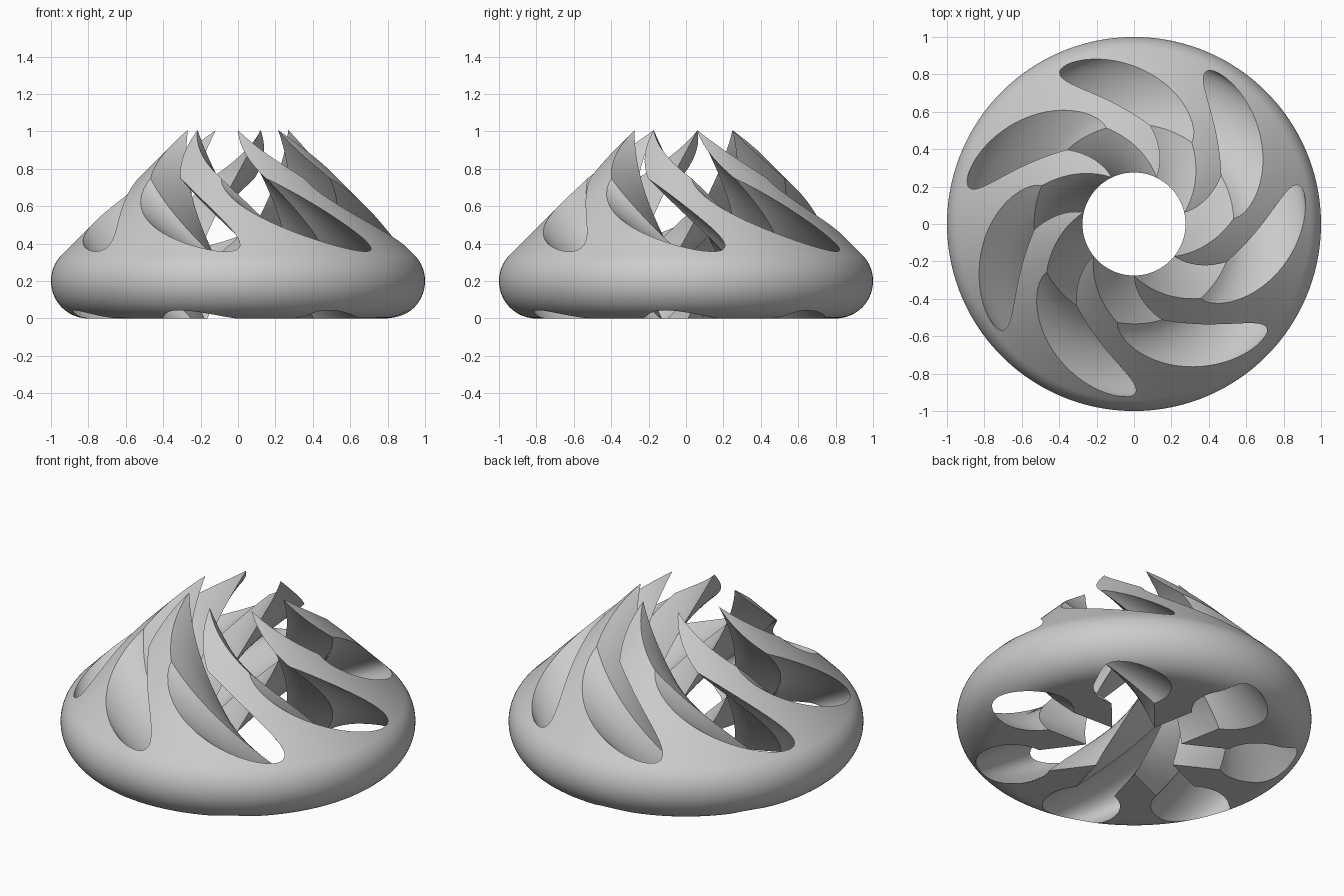
import bpy
import bmesh
import math

# Remove the default cube
cube = bpy.data.objects.get("Cube")
if cube:
    bpy.data.objects.remove(cube, do_unlink=True)

SLOTS = 7
PITCH = 2 * math.pi / SLOTS
HALF_WIDTH = 0.1195            # half width of the straight channel
LOBE_CENTRE, LOBE_RADIUS = 0.705, 0.22
RIM = 0.2                      # radius of the rounded outer edge
TWIST = math.radians(113)      # twist per unit of height
START = math.radians(-2.1)     # slot direction at the base


def make_object(name, bm):
    bmesh.ops.recalc_face_normals(bm, faces=bm.faces)
    mesh = bpy.data.meshes.new(name)
    bm.to_mesh(mesh)
    bm.free()
    obj = bpy.data.objects.new(name, mesh)
    bpy.context.collection.objects.link(obj)
    return obj


# Body: domed cone with a rounded rim, turned around z
def turned_body(segments=160, arc_steps=28):
    apex = 1 + RIM * (math.sqrt(2) - 1) + RIM
    profile = [(0, 0)]
    for i in range(arc_steps + 1):
        a = math.radians(-90 + 135 * i / arc_steps)
        profile.append((1 - RIM + RIM * math.cos(a), RIM + RIM * math.sin(a)))
    profile.append((0, apex))
    bm = bmesh.new()
    verts = [bm.verts.new((r, 0, z)) for r, z in profile]
    edges = [bm.edges.new(pair) for pair in zip(verts, verts[1:])]
    bmesh.ops.spin(bm, geom=verts + edges, cent=(0, 0, 0), axis=(0, 0, 1),
                   angle=2 * math.pi, steps=segments)
    bmesh.ops.remove_doubles(bm, verts=bm.verts, dist=1e-5)
    return make_object("spiral_body", bm)


# Outline of all slots: straight channels ending in round lobes
def slot_outline(arc_steps=32, channel_steps=4):
    inner_x = HALF_WIDTH / math.tan(PITCH / 2)
    kink = math.pi - math.asin(HALF_WIDTH / LOBE_RADIUS)
    kink_x = LOBE_CENTRE + LOBE_RADIUS * math.cos(kink)
    channel = [inner_x + (kink_x - inner_x) * i / channel_steps
               for i in range(channel_steps)]
    slot = [(x, -HALF_WIDTH) for x in channel]
    for i in range(arc_steps + 1):
        a = -kink + 2 * kink * i / arc_steps
        slot.append((LOBE_CENTRE + LOBE_RADIUS * math.cos(a),
                     LOBE_RADIUS * math.sin(a)))
    # The innermost point is shared with the next slot
    slot += [(x, HALF_WIDTH) for x in reversed(channel[1:])]
    outline = []
    for k in range(SLOTS):
        c, s = math.cos(k * PITCH), math.sin(k * PITCH)
        outline += [(x * c - y * s, x * s + y * c) for x, y in slot]
    return outline


# Cutter: the outline swept upwards with a steady twist
def twisted_cutter(low=-0.107, high=1.4, steps=80):
    outline = slot_outline()
    bm = bmesh.new()
    rings = []
    for i in range(steps + 1):
        z = low + (high - low) * i / steps
        a = START - TWIST * z
        c, s = math.cos(a), math.sin(a)
        rings.append([bm.verts.new((x * c - y * s, x * s + y * c, z))
                      for x, y in outline])
    n = len(outline)
    for a, b in zip(rings, rings[1:]):
        for j in range(n):
            k = (j + 1) % n
            bm.faces.new((a[j], a[k], b[k], b[j]))
    bm.faces.new(rings[0])
    bm.faces.new(rings[-1])
    bmesh.ops.triangulate(bm, faces=bm.faces)
    return make_object("slot_cutter", bm)


body = turned_body()
cutter = twisted_cutter()
cutter.hide_render = True

# Cut the spiral slots
cut = body.modifiers.new("spiral_slots", "BOOLEAN")
cut.operation = "DIFFERENCE"
cut.solver = "EXACT"
cut.object = cutter
bpy.ops.object.select_all(action="DESELECT")
body.select_set(True)
bpy.context.view_layer.objects.active = body
bpy.ops.object.modifier_apply(modifier=cut.name)
bpy.data.objects.remove(cutter, do_unlink=True)

# Plain grey finish
grey = bpy.data.materials.new("light_grey")
grey.use_nodes = True
colour = (0.6, 0.6, 0.6, 1)
grey.diffuse_color = colour
grey.node_tree.nodes["Principled BSDF"].inputs["Base Color"].default_value = colour
body.data.materials.clear()
body.data.materials.append(grey)
bpy.ops.object.shade_smooth_by_angle(angle=math.radians(25))
